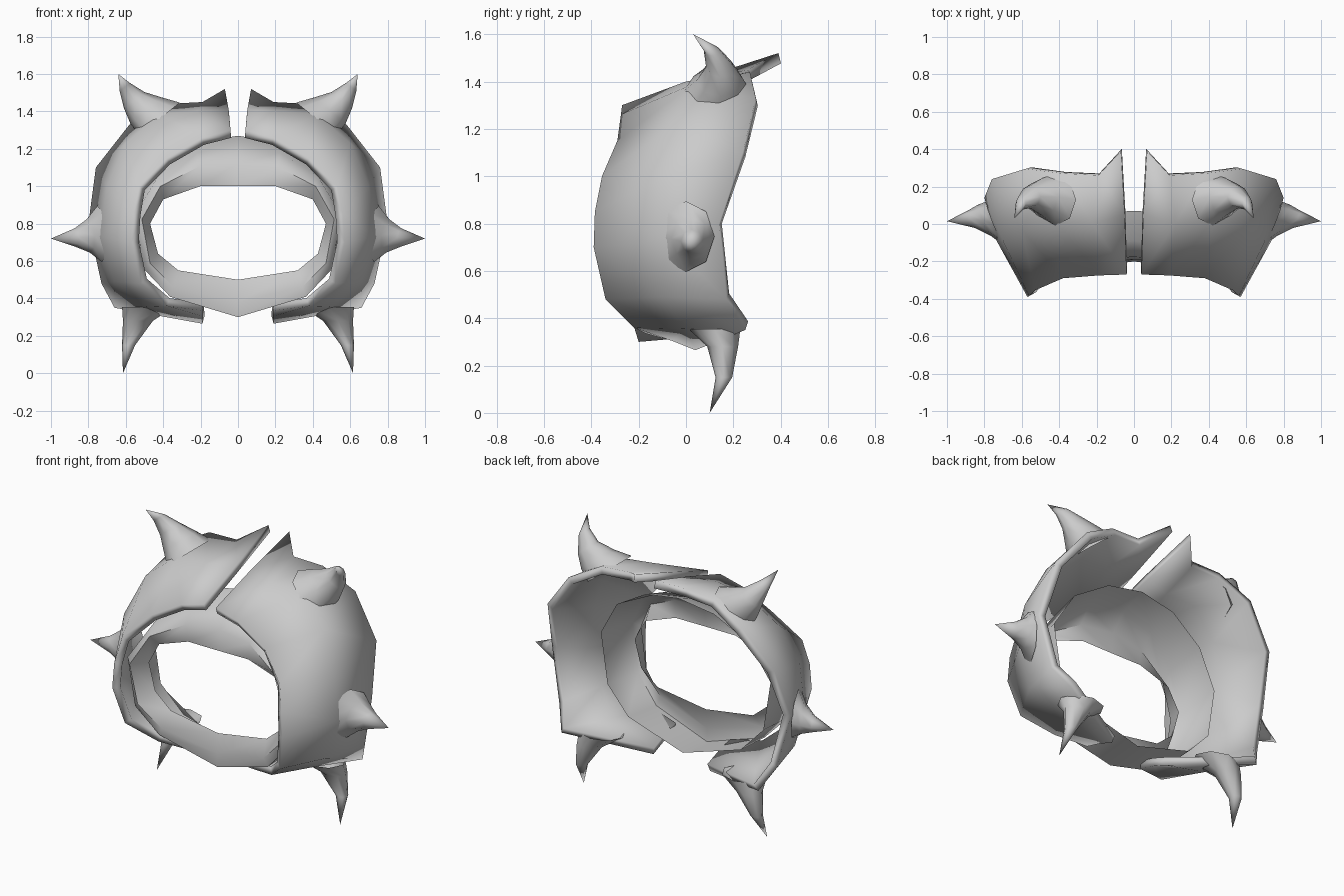
import bpy, math
from mathutils import Vector

if "Cube" in bpy.data.objects:
    bpy.data.objects.remove(bpy.data.objects["Cube"])


def make(name, verts, faces, mirror=True, thick=0.0, angle=50):
    me = bpy.data.meshes.new(name)
    me.from_pydata([tuple(v) for v in verts], [], faces)
    me.update()
    ob = bpy.data.objects.new(name, me)
    bpy.context.collection.objects.link(ob)
    if thick:
        s = ob.modifiers.new("thickness", 'SOLIDIFY')
        s.thickness = thick
        s.offset = -1
    if mirror:
        m = ob.modifiers.new("mirror", 'MIRROR')
        m.use_mirror_merge = False
    bpy.ops.object.select_all(action='DESELECT')
    ob.select_set(True)
    bpy.context.view_layer.objects.active = ob
    bpy.ops.object.shade_smooth_by_angle(angle=math.radians(angle))
    return ob


def grid_faces(rows, cols, closed=False):
    last = cols if closed else cols - 1
    return [(i * cols + j, (i + 1) * cols + j,
             (i + 1) * cols + (j + 1) % cols, i * cols + (j + 1) % cols)
            for i in range(rows - 1) for j in range(last)]


def spike(name, rings, tip, u, v, sides=8):
    """Curved tapering spike: rings are (centre, half size u, half size v)."""
    u, v = Vector(u).normalized(), Vector(v).normalized()
    verts = []
    for c, a, b in rings:
        for k in range(sides):
            t = 2 * math.pi * k / sides
            verts.append(Vector(c) + u * a * math.cos(t) + v * b * math.sin(t))
    # rings must wind so that the normals point outward
    flip = u.cross(v).dot(Vector(tip) - Vector(rings[0][0])) > 0
    faces = grid_faces(len(rings), sides, True)
    base = (len(rings) - 1) * sides
    verts.append(Vector(tip))
    faces += [(base + k, len(verts) - 1, base + (k + 1) % sides) for k in range(sides)]
    if flip:
        faces = [f[::-1] for f in faces]
    return make(name, verts, faces, angle=60)


# Side shell: stations from top centre round to the bottom, each front / middle / back
shell = [
    [(.04, -.27, 1.30), (.05, .05, 1.41), (.07, .39, 1.52)],
    [(.19, -.275, 1.26), (.22, .00, 1.40), (.19, .26, 1.45)],
    [(.38, -.29, 1.15), (.42, .02, 1.385), (.38, .27, 1.44)],
    [(.53, -.355, 1.00), (.60, -.03, 1.23), (.58, .295, 1.33)],
    [(.56, -.385, .85), (.70, -.09, 1.00), (.76, .24, 1.10)],
    [(.57, -.39, .70), (.74, -.08, .73), (.80, .14, .80)],
    [(.52, -.34, .48), (.66, -.10, .49), (.73, .17, .48)],
    [(.38, -.22, .36), (.50, .00, .355), (.66, .25, .35)],
    [(.19, -.17, .335), (.19, -.06, .305), (.19, .04, .265)],
]
make("side_shell", [p for s in shell for p in s], grid_faces(len(shell), 3), thick=.045)

# Inner ring: outline scaled to rows from the back rim to the front opening,
# rounder toward the back, the sides bulging forward to meet the shells
half = [(0, -1), (.68, -.80), (.91, -.44), (1, .2), (.85, .72), (.43, 1)]
outline = half + [(0, 1)] + [(-x, z) for x, z in half[:0:-1]]
ring_rows = [  # half width, bottom z, top z, roundness, y at top / side / bottom
    (.58, .32, 1.27, 1, .07, .00, .03),
    (.56, .30, 1.215, 1, -.09, -.28, -.20),
    (.52, .38, 1.12, .6, -.175, -.31, -.20),
    (.47, .50, 1.00, 0, -.19, -.18, -.19),
]
verts = []
for w, lo, hi, r, yt, ys, yb in ring_rows:
    for x, z in outline:
        d = math.hypot(x, z)
        s = 1 - r + r / d
        side = (x / d) ** 2
        y = ys * side + (yt if z > 0 else yb) * (1 - side)
        verts.append((x * w * s, y, (lo + hi) / 2 + z * s * (hi - lo) / 2))
make("inner_ring", verts, grid_faces(len(ring_rows), len(outline), True), mirror=False)

# Spikes: upper horn, side spike, lower fang
spike("upper_horn",
      [((.42, .13, 1.36), .14, .14), ((.49, .145, 1.405), .11, .10),
       ((.555, .145, 1.46), .07, .06), ((.605, .11, 1.53), .035, .035)],
      (.64, .03, 1.6), (-.78, 0, .62), (0, 1, 0))
spike("side_spike",
      [((.74, .00, .745), .13, .15), ((.80, .02, .735), .09, .09),
       ((.87, .025, .725), .05, .05)],
      (1, .015, .72), (.38, .92, 0), (.08, 0, 1))
spike("lower_fang",
      [((.48, .12, .355), .14, .11), ((.535, .155, .28), .08, .065),
       ((.585, .16, .15), .035, .035)],
      (.615, .10, 0), (1, 0, 0), (0, 1, 0))
